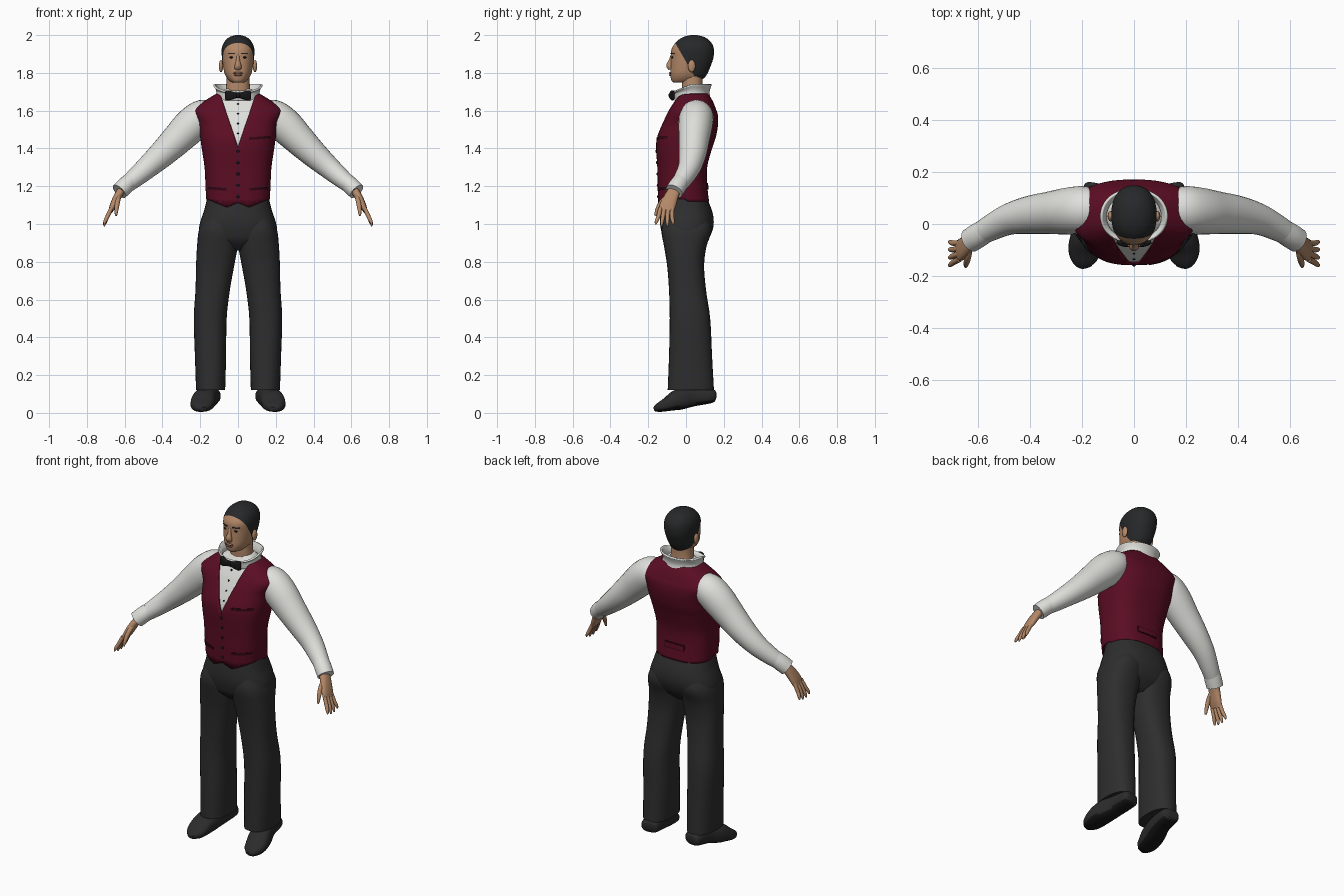
import bpy, bmesh, math
from mathutils import Vector, Matrix

cube = bpy.data.objects.get("Cube")
if cube:
    bpy.data.objects.remove(cube, do_unlink=True)


def material(name, r, g, b):
    m = bpy.data.materials.new(name)
    m.use_nodes = True
    m.diffuse_color = (r, g, b, 1)
    bsdf = next(n for n in m.node_tree.nodes if n.type == 'BSDF_PRINCIPLED')
    bsdf.inputs["Base Color"].default_value = (r, g, b, 1)
    bsdf.inputs["Roughness"].default_value = 0.8
    return m


SKIN = material("skin", .46, .25, .14)
LIP = material("lips", .32, .14, .09)
HAIR = material("hair", .02, .021, .022)
WHITE = material("shirt_white", .74, .74, .71)
RED = material("vest_burgundy", .105, .004, .017)
TRIM = material("vest_trim", .03, .002, .007)
CLOTH = material("trouser_charcoal", .027, .027, .028)
LEATHER = material("shoe_leather", .024, .024, .025)
BLACK = material("black", .008, .008, .009)
made = []


def finish(name, bm, mats, mirror=False, thickness=0):
    bmesh.ops.recalc_face_normals(bm, faces=bm.faces[:])
    me = bpy.data.meshes.new(name)
    bm.to_mesh(me)
    bm.free()
    for m in mats:
        me.materials.append(m)
    ob = bpy.data.objects.new(name, me)
    bpy.context.collection.objects.link(ob)
    if thickness:
        s = ob.modifiers.new("thickness", 'SOLIDIFY')
        s.thickness, s.offset = thickness, -1
    if mirror:
        ob.modifiers.new("mirror", 'MIRROR')
    made.append(ob)
    return ob


def smooth(rows, k=4):
    """Catmull-Rom interpolation through rows of numbers."""
    out = []
    for i in range(len(rows) - 1):
        p = [rows[max(0, min(len(rows) - 1, i + j))] for j in (-1, 0, 1, 2)]
        for s in range(k):
            t = s / k
            out.append([.5 * (2 * b + (c - a) * t + (2 * a - 5 * b + 4 * c - d) * t * t
                              + (3 * b - a - 3 * c + d) * t ** 3) for a, b, c, d in zip(*p)])
    return out + [list(rows[-1])]


def ring(bm, c, u, v, n, p):
    pts = []
    for i in range(n):
        a = 2 * math.pi * i / n
        cu, sv = math.cos(a), math.sin(a)
        pts.append(bm.verts.new(c + u * math.copysign(abs(cu) ** (2 / p), cu)
                                + v * math.copysign(abs(sv) ** (2 / p), sv)))
    return pts


def skin_rings(bm, rings, caps):
    for a, b in zip(rings, rings[1:]):
        for i in range(len(a)):
            j = (i + 1) % len(a)
            bm.faces.new((a[i], a[j], b[j], b[i]))
    if caps:
        bm.faces.new(rings[0][::-1])
        bm.faces.new(rings[-1])


def loft(rows, n=40, p=2.3, caps=True):
    """Upright body; rows are (z, x0, x1, y front, y back)."""
    bm = bmesh.new()
    skin_rings(bm, [ring(bm, Vector(((a + b) / 2, (f + k) / 2, z)), Vector(((b - a) / 2, 0, 0)),
                         Vector((0, (k - f) / 2, 0)), n, p) for z, a, b, f, k in smooth(rows)], caps)
    return bm


def tube(rows, n=20, p=2.0, ref=(0, 1, 0), k=4):
    """Body along a path; rows are (x, y, z, radius across ref, radius along ref)."""
    bm, rows, ref, rings = bmesh.new(), smooth(rows, k), Vector(ref), []
    for i, r in enumerate(rows):
        lo, hi = rows[max(0, i - 1)], rows[min(len(rows) - 1, i + 1)]
        t = (Vector(hi[:3]) - Vector(lo[:3])).normalized()
        v = (ref - t * ref.dot(t)).normalized()
        rings.append(ring(bm, Vector(r[:3]), v.cross(t) * r[3], v * r[4], n, p))
    skin_rings(bm, rings, True)
    return bm


def blob(name, at, size, mat, mirror=False):
    bm = bmesh.new()
    bmesh.ops.create_uvsphere(bm, u_segments=16, v_segments=10, radius=1,
                              matrix=Matrix.Translation(at) @ Matrix.Diagonal((*size, 1)))
    return finish(name, bm, [mat], mirror)


def centred(rows, inset=0):
    return [(z, inset - w, w - inset, f + inset, b - inset) for z, w, f, b in rows]


def surface_y(rows, p, x, z, side=-1):
    """Depth of a centred loft at (x, z); side -1 is the front."""
    d = smooth(centred(rows))
    lo, hi = next((a, b) for a, b in zip(d, d[1:]) if a[0] <= z <= b[0])
    t = (z - lo[0]) / (hi[0] - lo[0])
    _, _, w, f, b = [a + (c - a) * t for a, c in zip(lo, hi)]
    return (f + b) / 2 + side * (b - f) / 2 * max(0, 1 - abs(x / w) ** p) ** (1 / p)


def plate(name, rows, p, x0, x1, z, h, mat, side=-1, mirror=False, slant=0):
    """Thin strip that follows the surface of a loft."""
    bm, cols = bmesh.new(), []
    for i in range(9):
        x = x0 + (x1 - x0) * i / 8
        zz = z + slant * i / 8
        cols.append([bm.verts.new((x, surface_y(rows, p, x, q, side) + side * d, q))
                     for q, d in ((zz - h / 2, -.003), (zz - h / 2, .004), (zz + h / 2, .004), (zz + h / 2, -.003))])
    skin_rings(bm, cols, True)
    return finish(name, bm, [mat], mirror)


# Torso: shirt body, and vest with cut V neck and pointed hem
TORSO = [(1.12, .168, -.147, .122), (1.2, .172, -.15, .113), (1.3, .177, -.152, .112),
         (1.4, .192, -.158, .138), (1.46, .2, -.153, .158), (1.53, .21, -.126, .17),
         (1.58, .235, -.103, .168), (1.61, .232, -.088, .158), (1.65, .18, -.065, .142),
         (1.69, .115, -.04, .118)]
P = 2.6
finish("shirt_body", loft(centred(TORSO[1:] + [(1.715, .085, -.025, .1)], .012), 48, P), [WHITE])

vest = loft(centred(TORSO), 72, P, caps=False)
for v in vest.verts:
    if v.co.z < 1.121:
        x = abs(v.co.x)
        if v.co.y < 0:
            v.co.z = 1.112 - .4 * x if x < .06 else 1.088 + .42 * (x - .06)
tip = Vector((0, 0, 1.41))
sides = [Vector((s * .25, 0, -.085)).normalized() for s in (-1, 1)]
for nrm in sides:
    bmesh.ops.bisect_plane(vest, geom=vest.verts[:] + vest.edges[:] + vest.faces[:], plane_co=tip, plane_no=nrm)
opening = [f for f in vest.faces if f.calc_center_median().y < 0
           and all((f.calc_center_median() - tip).dot(nrm) < 0 for nrm in sides)]
bmesh.ops.delete(vest, geom=opening, context='FACES')
finish("vest", vest, [RED], thickness=.008)

plate("chest_pocket", TORSO, P, .058, .172, 1.452, .014, TRIM, slant=.008)
plate("waist_pocket", TORSO, P, .06, .158, 1.183, .014, TRIM, mirror=True, slant=.008)
plate("back_strap_edge", TORSO, P, -.065, .065, 1.2, .036, TRIM, side=1)
plate("back_strap", TORSO, P, -.06, .06, 1.2, .026, RED, side=1).location.y = .001
for i in range(5):
    z = 1.385 - .06 * i
    blob("vest_button", (0, surface_y(TORSO, P, 0, z), z), (.008, .005, .008), BLACK)
for i in range(4):
    z = 1.48 + .052 * i
    blob("shirt_button", (0, surface_y(TORSO, P, 0, z) + .012, z), (.005, .004, .005), BLACK)

# Collar, dipping towards the front, and bow tie
collar = loft(centred([(1.655, .115, -.05, .122), (1.69, .105, -.058, .115), (1.715, .108, -.062, .118),
                       (1.742, .122, -.072, .128)]), 40, 2.1, caps=False)
for v in collar.verts:
    if v.co.z > 1.69:
        v.co.z -= .035 * max(0, min(1, (.03 - v.co.y) / .09)) * (v.co.z - 1.69) / .05
finish("collar", collar, [WHITE], thickness=.01)
finish("bow_tie", tube([(0, -.076, 1.681, .01, .01), (.025, -.078, 1.681, .019, .011),
                        (.052, -.072, 1.681, .027, .011), (.066, -.068, 1.681, .023, .007)], p=3), [BLACK], True)
blob("bow_knot", (0, -.08, 1.681), (.013, .013, .015), BLACK)

# Trousers
finish("trouser_hips", loft(centred([(.86, .1, -.06, .06), (.91, .185, -.112, .112), (.96, .206, -.13, .138),
                                     (1.01, .2, -.138, .147), (1.07, .18, -.135, .138),
                                     (1.14, .162, -.125, .11)]), 40, 2.4), [CLOTH])
finish("trouser_leg", loft([(.12, .068, .222, -.097, .148), (.3, .063, .228, -.09, .138),
                            (.5, .06, .234, -.086, .128), (.65, .043, .225, -.09, .106),
                            (.78, .02, .222, -.1, .096), (.88, .002, .217, -.116, .108),
                            (.97, 0, .206, -.13, .136), (1.05, .02, .17, -.11, .11)], 32, 2.4), [CLOTH], True)

# Shoes with raised heels and dark soles
shoe = tube([(.14, .155, .09, .022, .035), (.143, .135, .09, .038, .052), (.155, .04, .085, .05, .055),
             (.178, -.04, .07, .055, .062), (.19, -.1, .045, .037, .062), (.187, -.145, .028, .024, .046),
             (.182, -.165, .02, .012, .02)], 24, 2.6, ref=(1, 0, 0))
bmesh.ops.recalc_face_normals(shoe, faces=shoe.faces[:])
for f in shoe.faces:
    f.material_index = int(f.normal.z < -.6)
finish("shoe", shoe, [LEATHER, BLACK], True)

# Sleeves and cuffs
finish("sleeve", tube([(.14, .055, 1.585, .07, .075), (.19, .055, 1.57, .088, .09), (.25, .05, 1.52, .093, .09),
                       (.32, .043, 1.45, .084, .082), (.4, .035, 1.372, .072, .073), (.48, .018, 1.3, .06, .06),
                       (.55, -.015, 1.24, .05, .05), (.6, -.045, 1.2, .042, .043)], 28), [WHITE], True)
finish("cuff", tube([(.57, -.026, 1.227, .044, .046), (.6, -.045, 1.2, .046, .048),
                     (.628, -.063, 1.172, .045, .047)], 28), [WHITE], True)
blob("cuff_link", (.612, -.098, 1.185), (.006, .006, .006), BLACK, True)

# Hands
finish("palm", tube([(.605, -.05, 1.195, .022, .03), (.635, -.075, 1.15, .021, .036),
                     (.66, -.096, 1.1, .018, .042), (.674, -.106, 1.07, .012, .039)], 20, 2.4), [SKIN], True)
finish("thumb", tube([(.63, -.085, 1.155, .013, .015), (.637, -.125, 1.12, .013, .014),
                      (.643, -.15, 1.08, .011, .011), (.646, -.163, 1.045, .006, .006)], 12), [SKIN], True)
for i in range(4):
    o = i - 1.5
    finish("finger_%d" % (i + 1), tube([(.67, -.104 + .021 * o, 1.085, .011, .011),
                                        (.691, -.11 + .024 * o, 1.04, .011, .011),
                                        (.704, -.113 + .029 * o, 1.005 + .006 * abs(o), .009, .009),
                                        (.709, -.114 + .031 * o, .984 + .009 * abs(o), .004, .004)], 12),
           [SKIN], True)

# Neck and head, hair split off along a sloping hairline
finish("neck", loft(centred([(1.67, .07, -.02, .095), (1.74, .062, -.022, .088), (1.8, .06, -.02, .09)])), [SKIN])
HEAD = [(1.748, .028, -.066, .03), (1.757, .044, -.076, .07), (1.775, .06, -.081, .098), (1.8, .072, -.083, .115),
        (1.84, .08, -.081, .132), (1.88, .085, -.079, .145), (1.92, .087, -.078, .148), (1.95, .08, -.063, .14),
        (1.975, .064, -.04, .12), (1.992, .04, -.008, .092), (2.0, .012, .025, .058)]
HP = 2.25
head = loft(centred(HEAD), 48, HP)
hairline, back = Vector((0, -.056, 1.957)), Vector((0, .2, .115)).normalized()
bmesh.ops.bisect_plane(head, geom=head.verts[:] + head.edges[:] + head.faces[:], plane_co=hairline, plane_no=back)
for f in head.faces:
    f.material_index = int((f.calc_center_median() - hairline).dot(back) > 0)
finish("head", head, [SKIN, HAIR])

# Face
finish("nose", tube([(0, -.073, 1.893, .008, .008), (0, -.08, 1.862, .013, .011), (0, -.087, 1.838, .017, .018),
                     (0, -.081, 1.82, .011, .017)], 16, ref=(1, 0, 0)), [SKIN])
blob("ear", (.09, .03, 1.836), (.011, .02, .033), SKIN, True)
blob("eye", (.034, surface_y(HEAD, HP, .034, 1.882) + .001, 1.882), (.013, .005, .005), BLACK, True)
plate("eyebrow", HEAD, HP, .016, .054, 1.903, .007, HAIR, mirror=True)
blob("upper_lip", (0, -.083, 1.799), (.026, .007, .006), LIP)
blob("lower_lip", (0, -.082, 1.789), (.021, .008, .006), LIP)

# Smooth shading that keeps edges sharp
bpy.ops.object.select_all(action='DESELECT')
for ob in made:
    ob.select_set(True)
bpy.context.view_layer.objects.active = made[0]
bpy.ops.object.shade_smooth_by_angle(angle=math.radians(45))
